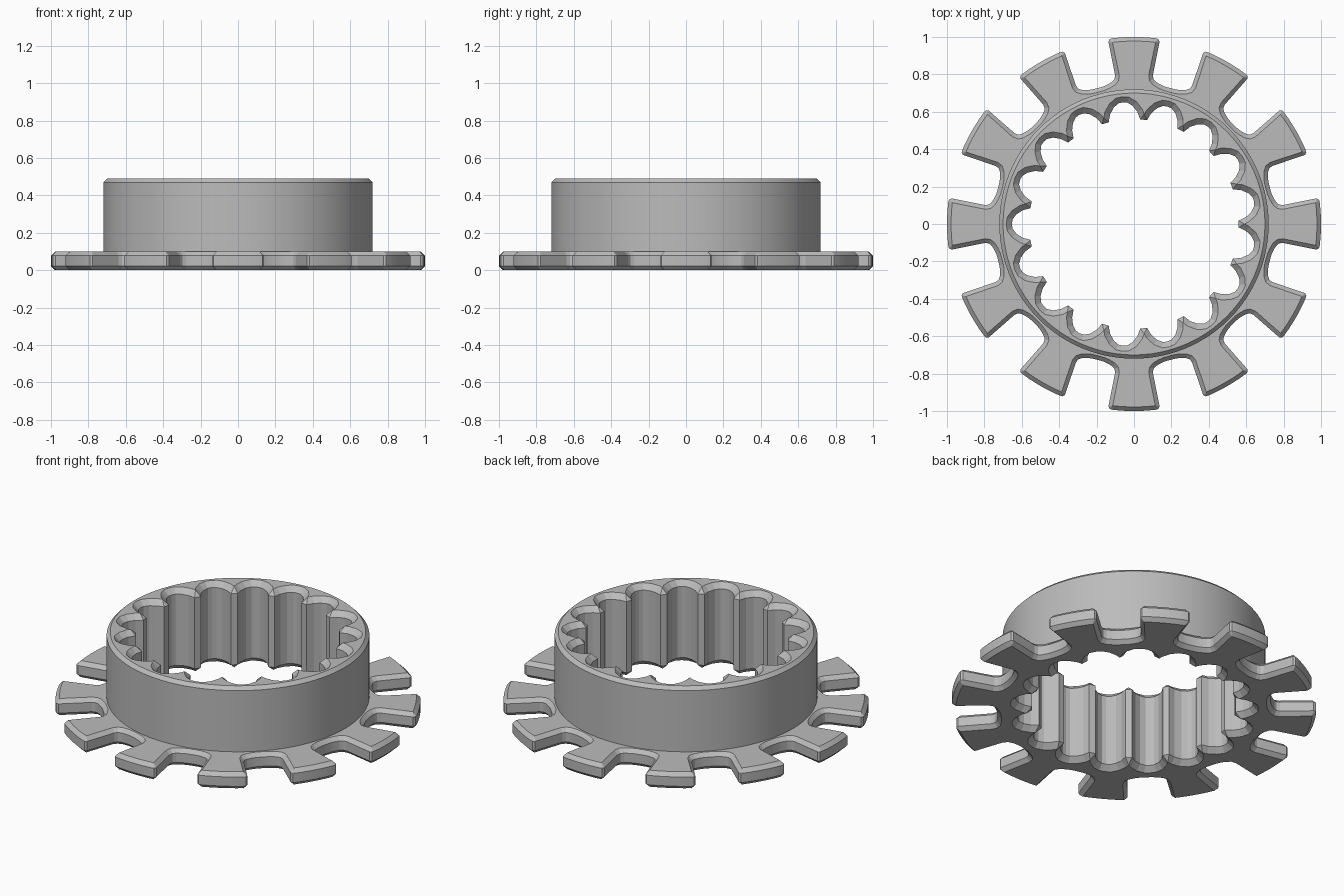
import bpy, bmesh, math
from mathutils import Vector

if "Cube" in bpy.data.objects:
    bpy.data.objects.remove(bpy.data.objects["Cube"])

grey = bpy.data.materials.new("plain grey")
grey.diffuse_color = (0.5, 0.5, 0.5, 1)
grey.use_nodes = True
grey.node_tree.nodes["Principled BSDF"].inputs["Base Color"].default_value = grey.diffuse_color


def polar(r, deg):
    a = math.radians(deg)
    return Vector((r * math.cos(a), r * math.sin(a)))


def repeat(half, count):
    """Mirror half a tooth of (radius, degrees) points and repeat it round the axis."""
    whole = [(r, -a) for r, a in reversed(half)] + [p for p in half if p[1] > 0]
    step = 360 / count
    whole = [p for p in whole if p[1] > -step / 2 + 0.01]
    return [polar(r, a + i * step) for i in range(count) for r, a in whole]


def inset(loop, d):
    """Mitred offset of a counter-clockwise loop, inward for positive d."""
    out = []
    for i, p in enumerate(loop):
        a, b = (p - loop[i - 1]).normalized(), (loop[(i + 1) % len(loop)] - p).normalized()
        na, nb = Vector((-a.y, a.x)), Vector((-b.y, b.x))
        out.append(p + (na + nb) * d / (1 + na.dot(nb)))
    return out


bm = bmesh.new()


def ring(loop, z):
    return [bm.verts.new((p.x, p.y, z)) for p in loop]


def walls(rings):
    for lo, hi in zip(rings, rings[1:]):
        for i in range(len(lo)):
            j = (i + 1) % len(lo)
            bm.faces.new((lo[i], lo[j], hi[j], hi[i]))


def cap(outer, inner):
    edges = []
    for loop in (outer, inner):
        for i, v in enumerate(loop):
            w = loop[(i + 1) % len(loop)]
            edges.append(bm.edges.get((v, w)) or bm.edges.new((v, w)))
    bmesh.ops.triangle_fill(bm, edges=edges, use_beauty=True)


# Flange outline: twelve flared teeth with rounded corners and filleted roots
half_xy = [(0.115, 0.993), (0.130, 0.989), (0.137, 0.976), (0.101, 0.795),
           (0.104, 0.775), (0.117, 0.760), (0.142, 0.745)]
half = [(1.0, 0), (1.0, 2.2), (1.0, 4.4)]
half += [(math.hypot(x, y), math.degrees(math.atan2(x, y))) for x, y in half_xy]
half += [(0.753, 12.7), (0.752, 15)]
flange = repeat(half, 12)

# Bore outline: seventeen narrow internal splines
bore = repeat([(0.56, 1.88), (0.60, 3.6), (0.632, 6), (0.650, 8.5), (0.653, 360 / 34)], 17)

# Collar outline
collar = [polar(0.72, i * 3.75) for i in range(96)]

C, B, H = 0.022, 0.03, 0.49
flange_rings = [ring(inset(flange, C), 0), ring(flange, C),
                ring(flange, 0.1 - C), ring(inset(flange, C), 0.1)]
collar_rings = [ring(collar, 0.1), ring(collar, H - 0.02), ring(inset(collar, 0.02), H)]
bore_rings = [ring(inset(bore, -B), 0), ring(bore, B), ring(bore, H - B), ring(inset(bore, -B), H)]
for rings in (flange_rings, collar_rings, bore_rings):
    walls(rings)

# Underside, flange top and collar rim
cap(flange_rings[0], bore_rings[0])
cap(flange_rings[3], collar_rings[0])
cap(collar_rings[2], bore_rings[3])

bmesh.ops.recalc_face_normals(bm, faces=bm.faces[:])
mesh = bpy.data.meshes.new("splined_flange_ring")
bm.to_mesh(mesh)
bm.free()
mesh.materials.append(grey)
obj = bpy.data.objects.new("splined_flange_ring", mesh)
bpy.context.collection.objects.link(obj)
bpy.context.view_layer.objects.active = obj
obj.select_set(True)
bpy.ops.object.shade_smooth_by_angle(angle=math.radians(12))
